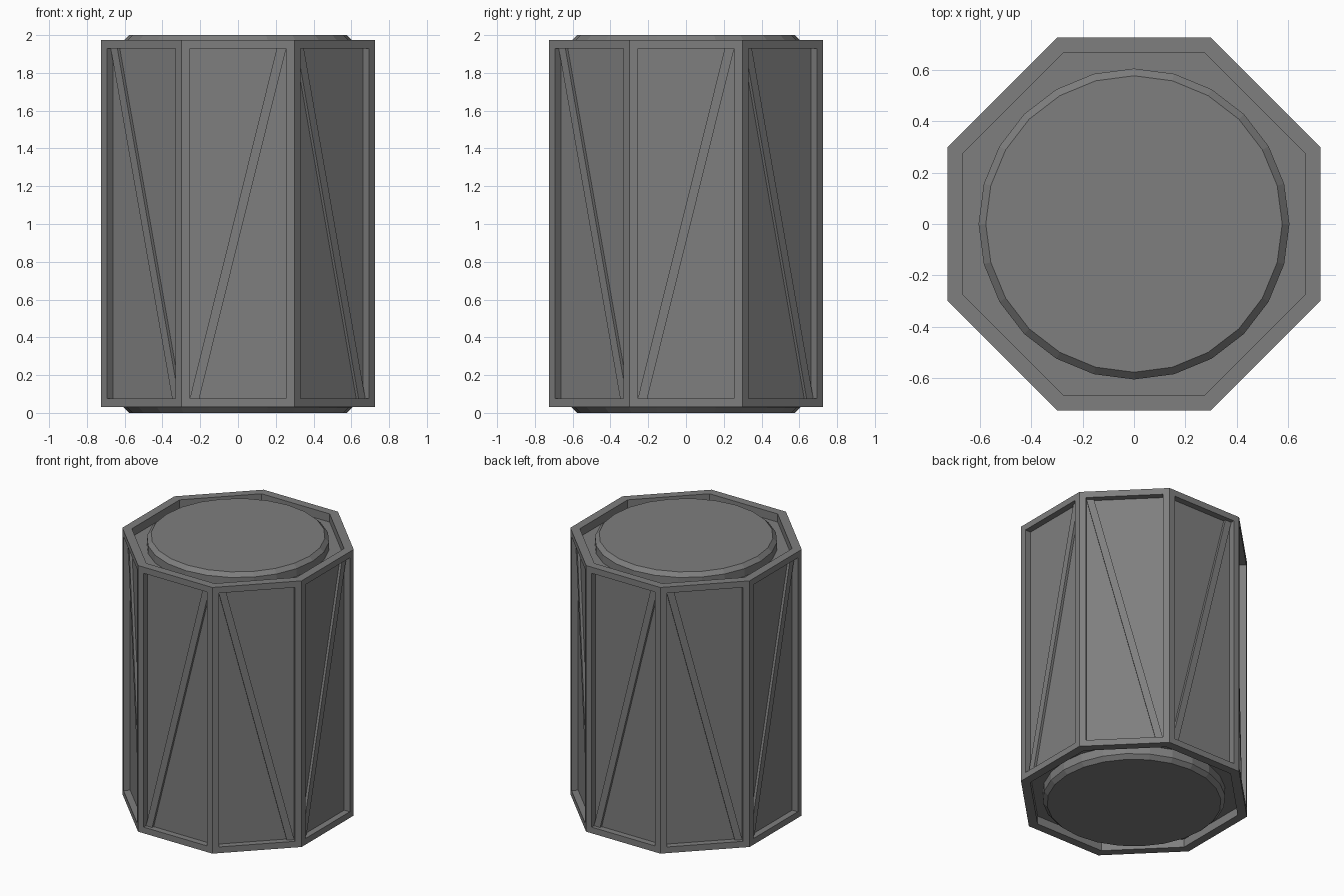
import bpy, bmesh, math
from mathutils import Matrix

if "Cube" in bpy.data.objects:
    bpy.data.objects.remove(bpy.data.objects["Cube"])

APOTHEM, Z0, Z1 = 0.725, 0.03, 1.975
FRAME, RECESS = 0.045, 0.045
RIM, RIM_DEPTH = 0.06, 0.06

metal = bpy.data.materials.new("dark grey metal")
metal.diffuse_color = (0.21, 0.21, 0.21, 1)
metal.use_nodes = True
metal.node_tree.nodes["Principled BSDF"].inputs["Base Color"].default_value = metal.diffuse_color


def add_object(name, bm):
    bmesh.ops.recalc_face_normals(bm, faces=bm.faces)
    mesh = bpy.data.meshes.new(name)
    bm.to_mesh(mesh)
    bm.free()
    mesh.materials.append(metal)
    obj = bpy.data.objects.new(name, mesh)
    bpy.context.collection.objects.link(obj)
    return obj


def sink(bm, faces, border, depth):
    """Inset each face by a border, then push it straight inward."""
    bmesh.ops.inset_individual(bm, faces=faces, thickness=border, use_even_offset=True)
    bmesh.ops.inset_individual(bm, faces=faces, thickness=0, depth=-depth)


# Octagonal casing with recessed side panels and recessed ends
bm = bmesh.new()
radius = APOTHEM / math.cos(math.pi / 8)
ring = [(radius * math.cos(math.radians(22.5 + 45 * i)),
         radius * math.sin(math.radians(22.5 + 45 * i))) for i in range(8)]
base = bm.faces.new([bm.verts.new((x, y, Z0)) for x, y in ring])
top = bmesh.ops.extrude_face_region(bm, geom=[base])["geom"]
bmesh.ops.translate(bm, vec=(0, 0, Z1 - Z0),
                    verts=[v for v in top if isinstance(v, bmesh.types.BMVert)])
bmesh.ops.recalc_face_normals(bm, faces=bm.faces)
sides = [f for f in bm.faces if abs(f.normal.z) < 0.5]
ends = [f for f in bm.faces if abs(f.normal.z) > 0.5]
sink(bm, sides, FRAME, RECESS)
sink(bm, ends, RIM, RIM_DEPTH)
add_object("casing", bm)

# Diagonal brace on each side panel, alternating direction
half = APOTHEM * math.tan(math.pi / 8) - FRAME
zb, zt, width = Z0 + FRAME, Z1 - FRAME, 0.05
y_front, y_back = -(APOTHEM - 0.027), -(APOTHEM - RECESS - 0.005)
for i in range(8):
    s = 1 if i % 2 == 0 else -1
    outline = [(-half, zb), (-half + width, zb), (half, zt), (half - width, zt)]
    bm = bmesh.new()
    front = [bm.verts.new((s * x, y_front, z)) for x, z in outline]
    back = [bm.verts.new((s * x, y_back, z)) for x, z in outline]
    bm.faces.new(front)
    bm.faces.new(back[::-1])
    for k in range(4):
        n = (k + 1) % 4
        bm.faces.new((front[k], back[k], back[n], front[n]))
    bm.transform(Matrix.Rotation(math.radians(45 * i), 4, "Z"))
    add_object(f"diagonal_brace_{i + 1}", bm)

# Inner drum with chamfered ends
bm = bmesh.new()
profile = [(0.577, 0), (0.605, 0.028), (0.605, 1.972), (0.577, 2.0)]
rings = [[bm.verts.new((r * math.cos(math.tau * k / 24), r * math.sin(math.tau * k / 24), z))
          for k in range(24)] for r, z in profile]
for low, high in zip(rings, rings[1:]):
    for k in range(24):
        n = (k + 1) % 24
        bm.faces.new((low[k], low[n], high[n], high[k]))
bm.faces.new(rings[0][::-1])
bm.faces.new(rings[-1])
add_object("inner_drum", bm)
